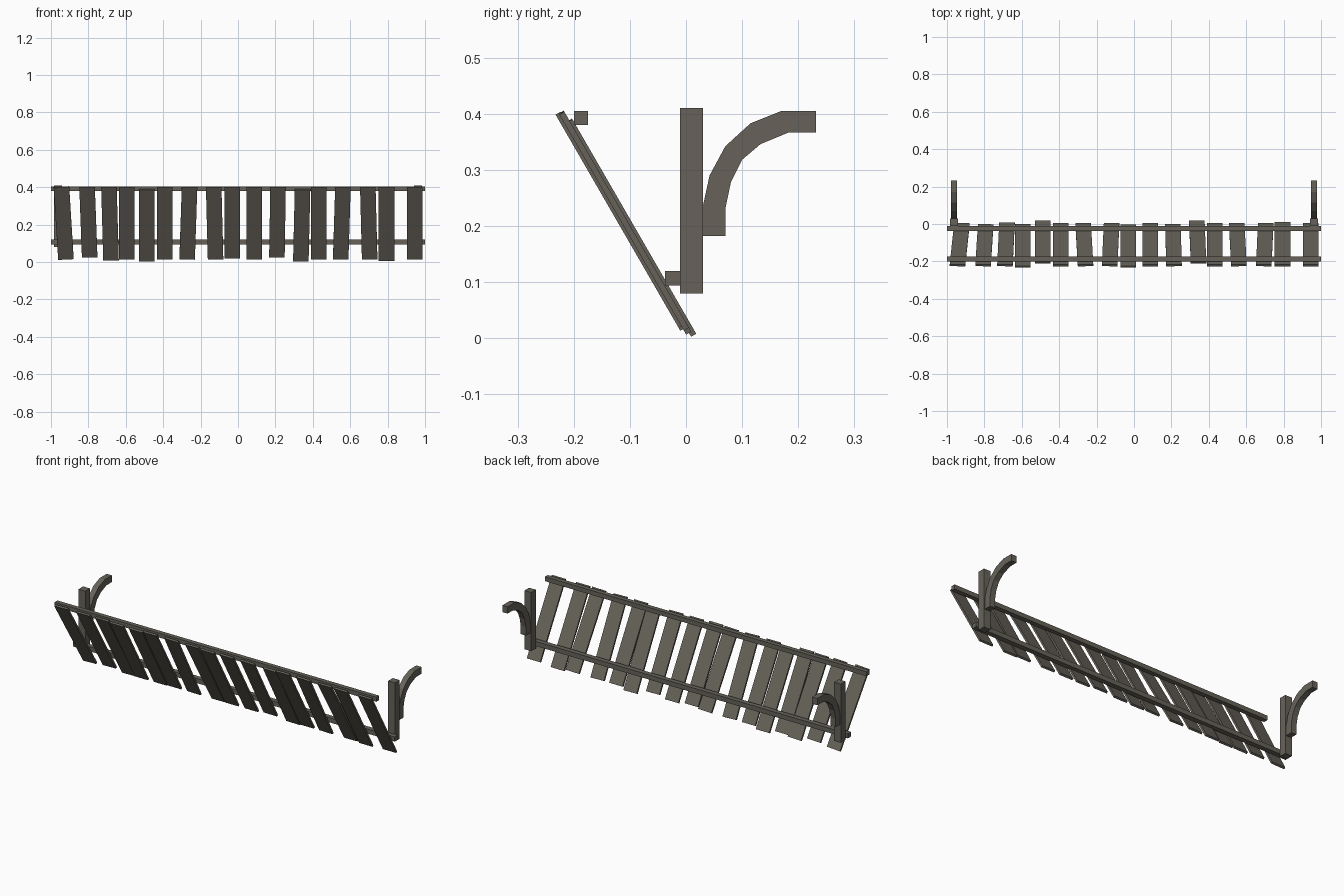
import bpy, bmesh, math
from mathutils import Vector

if "Cube" in bpy.data.objects:
    bpy.data.objects.remove(bpy.data.objects["Cube"])

wood = bpy.data.materials.new("weathered_wood")
wood.diffuse_color = (0.135, 0.124, 0.102, 1)
wood.use_nodes = True
wood.node_tree.nodes["Principled BSDF"].inputs["Base Color"].default_value = wood.diffuse_color

def finish(name, bm):
    bmesh.ops.recalc_face_normals(bm, faces=bm.faces[:])
    me = bpy.data.meshes.new(name)
    bm.to_mesh(me)
    bm.free()
    me.materials.append(wood)
    ob = bpy.data.objects.new(name, me)
    bpy.context.collection.objects.link(ob)
    return ob

def prism(name, loop, offset):
    """Solid made by sweeping a closed loop of points along an offset."""
    bm = bmesh.new()
    face = bm.faces.new([bm.verts.new(p) for p in loop])
    ext = bmesh.ops.extrude_face_region(bm, geom=[face])
    verts = [g for g in ext["geom"] if isinstance(g, bmesh.types.BMVert)]
    bmesh.ops.translate(bm, verts=verts, vec=offset)
    return finish(name, bm)

def side_prism(name, profile, x0, x1):
    return prism(name, [(x0, y, z) for y, z in profile], (x1 - x0, 0, 0))

def rect(y0, y1, z0, z1):
    return [(y0, z0), (y1, z0), (y1, z1), (y0, z1)]

# Long rails behind the planks
side_prism("upper_rail", rect(-0.20, -0.175, 0.38, 0.405), -1, 1)
side_prism("lower_rail", rect(-0.0375, -0.01, 0.094, 0.12), -1, 1)

# End posts and curved brackets
outer = [(0.03, 0.182), (0.03, 0.235), (0.042, 0.29), (0.07, 0.342),
         (0.115, 0.383), (0.17, 0.405), (0.232, 0.405)]
inner = [(0.07, 0.182), (0.07, 0.23), (0.08, 0.278), (0.10, 0.318),
         (0.133, 0.346), (0.184, 0.367), (0.232, 0.367)]

def bracket(name, x0, x1):
    bm = bmesh.new()
    rings = [[bm.verts.new(p) for p in ((x0, *o), (x1, *o), (x1, *i), (x0, *i))]
             for o, i in zip(outer, inner)]
    for a, b in zip(rings, rings[1:]):
        for k in range(4):
            n = (k + 1) % 4
            bm.faces.new((a[k], a[n], b[n], b[k]))
    bm.faces.new(rings[0])
    bm.faces.new(rings[-1])
    finish(name, bm)

for side, cx in (("left", -0.963), ("right", 0.963)):
    side_prism(side + "_post", rect(-0.011, 0.03, 0.08, 0.41), cx - 0.021, cx + 0.021)
    bracket(side + "_bracket", cx - 0.016, cx + 0.016)

# Leaning planks: x at top, x at bottom, bottom height, layer (-1 front, 1 back)
planks = [(-0.944, -0.92, 0.013, 0), (-0.807, -0.793, 0.024, 0), (-0.69, -0.679, 0.008, 0),
          (-0.594, -0.594, 0.013, -1), (-0.489, -0.488, 0.003, 1), (-0.392, -0.392, 0.013, 0),
          (-0.259, -0.272, 0.013, 0), (-0.13, -0.12, 0.013, 0), (-0.03, -0.03, 0.018, -1),
          (0.086, 0.086, 0.013, 0), (0.214, 0.208, 0.024, 0), (0.345, 0.336, 0.003, 1),
          (0.433, 0.433, 0.013, 0), (0.561, 0.549, 0.013, 0), (0.694, 0.704, 0.013, 0),
          (0.794, 0.794, 0.006, 0), (0.945, 0.945, 0.013, 0)]
lean = math.radians(30)
normal = Vector((0, math.cos(lean), math.sin(lean)))
width, thick = 0.083, 0.0105
for n, (xt, xb, zb, layer) in enumerate(planks, 1):
    depth = 0.0088 + 0.0057 * layer
    zt = 0.388 if layer == 1 else 0.401
    point = lambda x, z: Vector((x, depth / math.cos(lean) - z * math.tan(lean), z))
    top, bottom = point(xt, zt), point(xb, zb + 0.003)
    across = normal.cross((top - bottom).normalized()) * width / 2
    back = normal * thick / 2
    prism("plank_%02d" % n, [bottom - across - back, bottom + across - back,
                             top + across - back, top - across - back], normal * thick)
